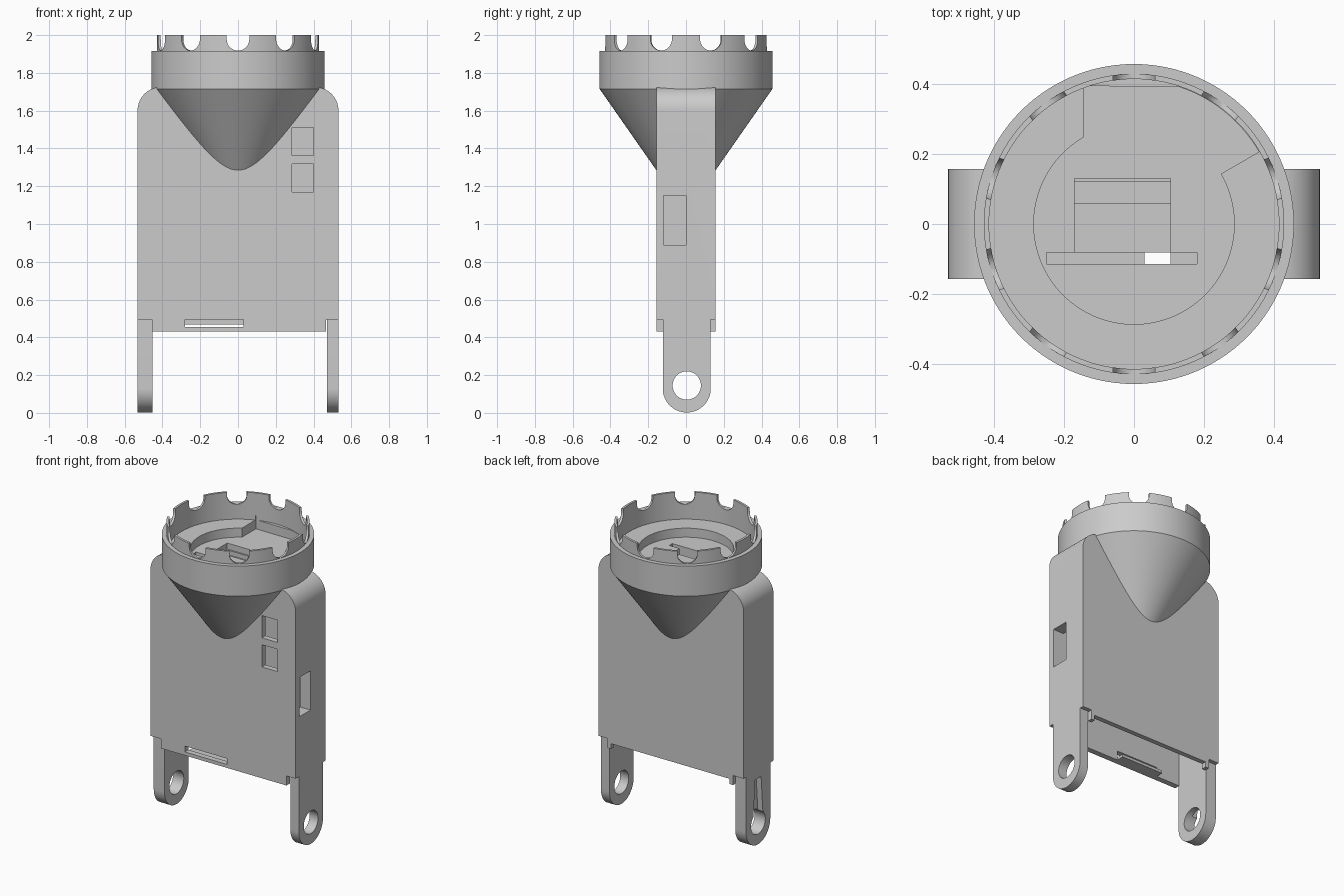
import bpy, bmesh
from math import sin, cos, pi, radians
from mathutils import Matrix

cube = bpy.data.objects.get("Cube")
if cube:
    bpy.data.objects.remove(cube, do_unlink=True)

grey = bpy.data.materials.new("light_grey_plastic")
grey.use_nodes = True
COLOUR = (0.6, 0.6, 0.6, 1)
grey.diffuse_color = COLOUR
grey.node_tree.nodes["Principled BSDF"].inputs["Base Color"].default_value = COLOUR


def make(name, bm):
    bmesh.ops.recalc_face_normals(bm, faces=bm.faces)
    mesh = bpy.data.meshes.new(name)
    bm.to_mesh(mesh)
    bm.free()
    mesh.materials.append(grey)
    obj = bpy.data.objects.new(name, mesh)
    bpy.context.collection.objects.link(obj)
    return obj


def box(name, x, y, z):
    bm = bmesh.new()
    bmesh.ops.create_cube(bm, size=1)
    for v in bm.verts:
        v.co = [lo + (c + 0.5) * (hi - lo) for c, (lo, hi) in zip(v.co, (x, y, z))]
    return make(name, bm)


def prism(name, points, lo, hi, axis):
    """Extrude a closed 2D outline along x, y or z."""
    place = {"x": lambda a, b, d: (d, a, b),
             "y": lambda a, b, d: (a, d, b),
             "z": lambda a, b, d: (a, b, d)}[axis]
    bm = bmesh.new()
    face = bm.faces.new([bm.verts.new(place(a, b, lo)) for a, b in points])
    ext = bmesh.ops.extrude_face_region(bm, geom=[face])
    shift = place(0, 0, hi - lo)
    bmesh.ops.translate(bm, vec=shift,
                        verts=[g for g in ext["geom"] if isinstance(g, bmesh.types.BMVert)])
    return make(name, bm)


def arc(cx, cy, r, start, end, steps):
    angles = [radians(start + (end - start) * i / steps) for i in range(steps + 1)]
    return [(cx + r * cos(a), cy + r * sin(a)) for a in angles]


def lathe(name, profile, steps=120):
    bm = bmesh.new()
    rings = []
    for r, z in profile:
        if r == 0:
            rings.append([bm.verts.new((0, 0, z))] * steps)
        else:
            rings.append([bm.verts.new((r * cos(2 * pi * i / steps), r * sin(2 * pi * i / steps), z))
                          for i in range(steps)])
    for a, b in zip(rings, rings[1:]):
        for i in range(steps):
            j = (i + 1) % steps
            bm.faces.new(list(dict.fromkeys((a[i], a[j], b[j], b[i]))))
    return make(name, bm)


def combine(target, other, operation):
    mod = target.modifiers.new("cut", "BOOLEAN")
    mod.operation, mod.object, mod.solver = operation, other, "EXACT"
    bpy.context.view_layer.objects.active = target
    bpy.ops.object.modifier_apply(modifier=mod.name)
    bpy.data.objects.remove(other, do_unlink=True)


def cut(target, other):
    combine(target, other, "DIFFERENCE")


# Flat case with rounded shoulders
W, T, R = 0.532, 0.157, 0.125
outline = ([(-W, 0.495), (W, 0.495)] + arc(W - R, 1.725 - R, R, 0, 90, 16)
           + arc(R - W, 1.725 - R, R, 90, 180, 16))
case = prism("case", outline, -T, T, "y")

# Funnel, ring and thin collar
head = lathe("head", [(0, 1.06), (0.458, 1.716), (0.458, 1.916), (0.43, 1.916),
                      (0.43, 2.0), (0.415, 2.0), (0.415, 1.82), (0, 1.82)])
combine(case, head, "UNION")

# Hollow inside, open at the bottom
cut(case, box("cavity", (-0.455, 0.455), (-0.12, 0.12), (0.4, 1.62)))

# Round notches along the collar
notch = [(0.06, 2.1), (-0.06, 2.1)] + arc(0, 1.978, 0.06, 180, 360, 16)
for i in range(10):
    cutter = prism("notch", notch, 0.36, 0.5, "y")
    cutter.data.transform(Matrix.Rotation(i * pi / 5, 4, "Z"))
    cut(case, cutter)

# Recessed seat in the head, with a side bay
cut(case, prism("seat", arc(0, 0, 0.287, 0, 357, 119), 1.76, 1.9, "z"))
bay = [(0, 0)] + arc(0, 0, 0.413, 30, 72, 16) + [(-0.145, 0.395), (-0.145, 0)]
cut(case, prism("bay", bay, 1.76, 1.85, "z"))
PX = (-0.17, 0.105)
cut(case, box("socket", PX, (-0.085, 0.13), (1.72, 1.8)))
cut(case, box("socket_step", PX, (0.06, 0.12), (1.69, 1.8)))
cut(case, box("board_slot", (-0.25, 0.18), (-0.114, -0.082), (1.65, 1.8)))
cut(case, box("wire_hole", (0.03, 0.105), (-0.114, -0.082), (1.5, 1.8)))

# Windows in the front and the left side
for z in (1.17, 1.363):
    cut(case, box("window", (0.285, 0.4), (-0.2, -0.1), (z, z + 0.147)))
cut(case, box("side_window", (0.4, 0.6), (-0.118, 0), (0.89, 1.15)))

# Bottom skirts: long front one with a slot, shorter back one with end tabs
front = box("front_skirt", (-0.455, 0.465), (-T, -0.12), (0.432, 0.495))
ledge = box("slot_ledge", (-0.28, 0.03), (-0.13, -0.07), (0.432, 0.45))
combine(front, ledge, "UNION")
combine(case, front, "UNION")
cut(case, box("card_slot", (-0.28, 0.03), (-0.2, -0.1), (0.455, 0.494)))
combine(case, box("back_skirt", (-0.455, 0.465), (0.125, T), (0.467, 0.495)), "UNION")
tabs = [box("back_tab", x, (0.125, T), (0.432, 0.467)) for x in ((-0.455, -0.43), (0.44, 0.465))]

# Legs with rounded ends and pivot holes
legs = []
for name, lo, hi in (("right_leg", -W, -0.453), ("left_leg", 0.47, W)):
    side = arc(0.004, 0.129, 0.127, 180, 360, 32) + [(0.131, 0.5), (-0.123, 0.5)]
    leg = prism(name, side, lo, hi, "x")
    cut(leg, prism("pivot", arc(0.004, 0.145, 0.075, 0, 350, 35), lo - 0.1, hi + 0.1, "x"))
    legs.append(leg)
groove = [(-0.05, 0.14), (0.058, 0.14), (0.035, 0.44), (-0.027, 0.44)]
cut(legs[0], prism("groove", groove, -0.6, -0.495, "x"))

# Smooth the curved surfaces, keep edges crisp
for obj in [case] + legs + tabs:
    bpy.ops.object.select_all(action="DESELECT")
    obj.select_set(True)
    bpy.context.view_layer.objects.active = obj
    bpy.ops.object.shade_smooth_by_angle(angle=radians(25))
